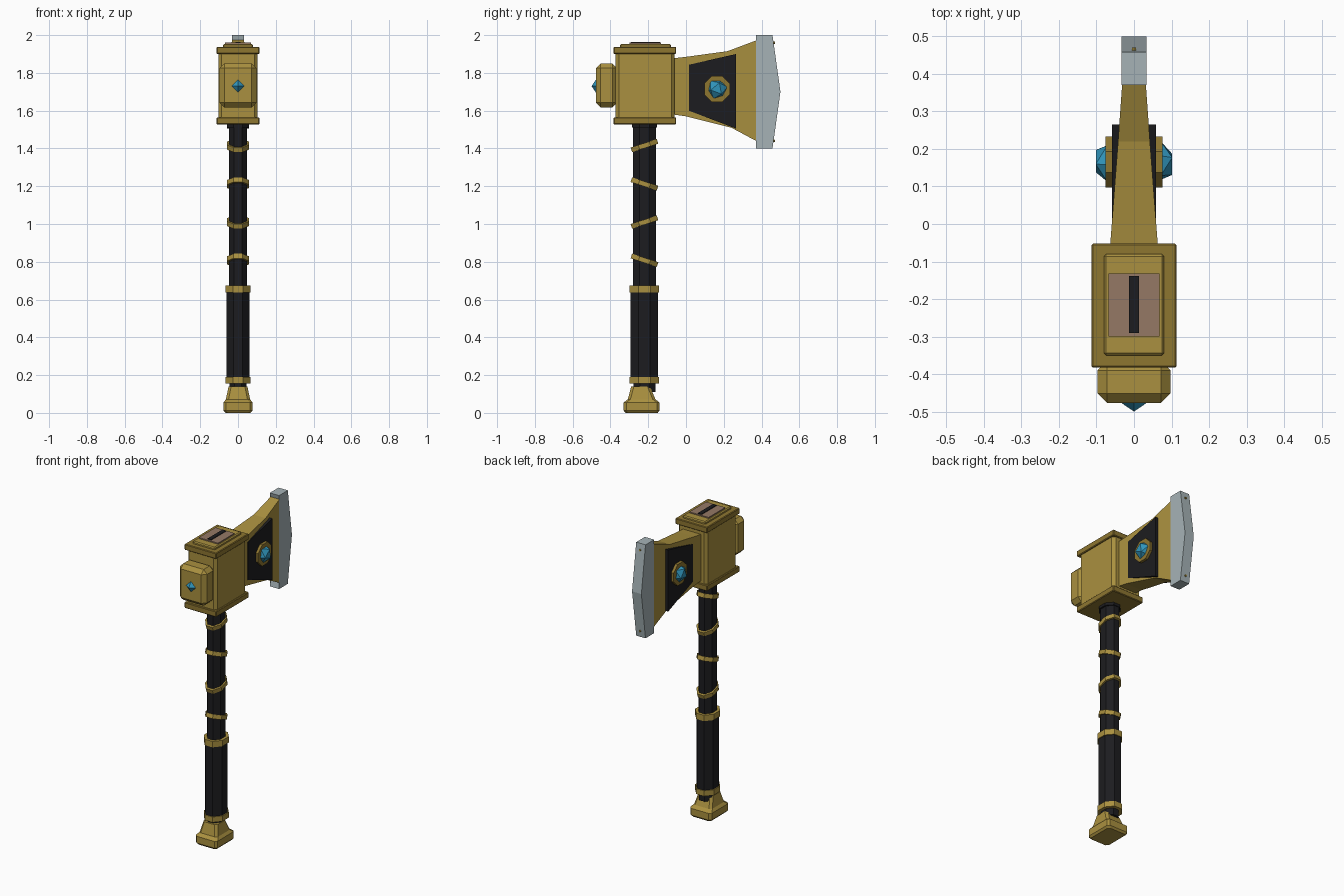
import bpy, bmesh, math
from mathutils import Vector, Matrix

if "Cube" in bpy.data.objects:
    bpy.data.objects.remove(bpy.data.objects["Cube"])

def mat(name, r, g, b):
    m = bpy.data.materials.new(name)
    m.diffuse_color = (r, g, b, 1)
    m.use_nodes = True
    m.node_tree.nodes["Principled BSDF"].inputs["Base Color"].default_value = m.diffuse_color
    return m

GOLD = mat("gold", 0.40, 0.28, 0.05)
DARK_GOLD = mat("dark_gold", 0.27, 0.18, 0.03)
BLACK = mat("black", 0.012, 0.012, 0.014)
STEEL = mat("steel", 0.38, 0.45, 0.47)
BLUE = mat("blue_gem", 0.03, 0.30, 0.50)
WOOD = mat("wood", 0.30, 0.19, 0.13)
HY = -0.22  # handle axis


def finish(name, bm, m):
    bmesh.ops.recalc_face_normals(bm, faces=bm.faces)
    me = bpy.data.meshes.new(name)
    bm.to_mesh(me)
    bm.free()
    me.materials.append(m)
    ob = bpy.data.objects.new(name, me)
    bpy.context.collection.objects.link(ob)
    return ob


def box(name, x, y0, y1, z0, z1, m, bevel=0):
    """Box symmetric about x = 0, optionally chamfered."""
    bm = bmesh.new()
    bmesh.ops.create_cube(bm, size=1)
    for v in bm.verts:
        v.co = Vector((v.co.x * 2 * x, (y0 + y1) / 2 + v.co.y * (y1 - y0),
                       (z0 + z1) / 2 + v.co.z * (z1 - z0)))
    ob = finish(name, bm, m)
    if bevel:
        mod = ob.modifiers.new("chamfer", 'BEVEL')
        mod.width, mod.segments = bevel, 1
    return ob


def slab(name, profile, m, width):
    """Side profile (y, z) given thickness; width(y) is the half thickness."""
    bm = bmesh.new()
    sides = [[bm.verts.new((s * width(y), y, z)) for y, z in profile] for s in (-1, 1)]
    a, b = sides
    n = len(a)
    bm.faces.new(a)
    bm.faces.new(b[::-1])
    for i in range(n):
        bm.faces.new((a[i], b[i], b[(i + 1) % n], a[(i + 1) % n]))
    bmesh.ops.triangulate(bm, faces=[f for f in bm.faces if len(f.verts) > 4])
    return finish(name, bm, m)


def octagon(name, hx, hy, z0, z1, m, tilt=0):
    """Eight sided post or band around the handle axis."""
    bm = bmesh.new()
    r = 1 / math.cos(math.pi / 8)
    bmesh.ops.create_cone(bm, cap_ends=True, segments=8, radius1=r, radius2=r, depth=1,
                          matrix=Matrix.Rotation(math.pi / 8, 4, 'Z'))
    bm.transform(Matrix.Translation((0, HY, (z0 + z1) / 2)) @ Matrix.Rotation(tilt, 4, 'X')
                 @ Matrix.Diagonal((hx, hy, z1 - z0, 1)))
    return finish(name, bm, m)


def loft(name, sections, m):
    """Stack of chamfered rectangles: (centre y, half x, half y, z)."""
    bm = bmesh.new()
    rings = []
    for cy, hx, hy, z in sections:
        c = 0.014
        quarter = [(hx, hy - c), (hx - c, hy), (c - hx, hy), (-hx, hy - c),
                   (-hx, c - hy), (c - hx, -hy), (hx - c, -hy), (hx, c - hy)]
        rings.append([bm.verts.new((x, cy + y, z)) for x, y in quarter])
    bm.faces.new(rings[0])
    bm.faces.new(rings[-1])
    for a, b in zip(rings, rings[1:]):
        for i in range(8):
            bm.faces.new((a[i], a[(i + 1) % 8], b[(i + 1) % 8], b[i]))
    return finish(name, bm, m)


# Pommel and handle
loft("pommel", [(-0.235, 0.066, 0.085, 0), (-0.235, 0.077, 0.095, 0.012),
                (-0.235, 0.077, 0.095, 0.055), (-0.235, 0.064, 0.073, 0.072),
                (-0.24, 0.05, 0.05, 0.14)], GOLD)
octagon("handle_core", 0.046, 0.058, 0.11, 0.2, BLACK)
octagon("grip", 0.06, 0.073, 0.17, 0.655, BLACK)
octagon("shaft", 0.048, 0.061, 0.65, 1.54, BLACK)
octagon("shaft_collar", 0.058, 0.066, 1.51, 1.54, BLACK)
octagon("lower_collar", 0.066, 0.078, 0.155, 0.19, GOLD)
octagon("upper_collar", 0.066, 0.078, 0.637, 0.675, GOLD)

# Slanted bands, alternating tilt
for i, z in enumerate((0.808, 1.01, 1.212, 1.415)):
    octagon(f"slanted_band_{i + 1}", 0.057, 0.073, z - 0.013, z + 0.013, GOLD,
            math.radians(18 if i % 2 else -18))

# Head block with rims and top inlay
box("head_block", 0.104, -0.373, -0.06, 1.54, 1.93, GOLD, 0.017)
box("bottom_rim", 0.113, -0.383, -0.052, 1.527, 1.565, DARK_GOLD, 0.004)
box("top_rim", 0.113, -0.383, -0.052, 1.9, 1.938, DARK_GOLD, 0.004)
box("top_plate", 0.08, -0.35, -0.08, 1.93, 1.953, GOLD, 0.006)
box("top_inlay", 0.068, -0.3, -0.132, 1.94, 1.96, WOOD)
box("top_wedge", 0.013, -0.29, -0.138, 1.95, 1.964, BLACK)

# Hammer face behind the head, with pyramid gem
box("hammer_face", 0.097, -0.477, -0.365, 1.617, 1.85, GOLD, 0.025)
bm = bmesh.new()
bmesh.ops.create_cone(bm, cap_ends=True, segments=4, radius1=0.044, radius2=0, depth=0.03,
                      matrix=Matrix.Translation((0, -0.485, 1.73)) @ Matrix.Rotation(math.pi / 2, 4, 'X'))
finish("hammer_gem", bm, BLUE)

# Blade, dark panel and steel edge
slab("blade", [(-0.07, 1.58), (0.0, 1.57), (0.24, 1.51), (0.38, 1.435), (0.44, 1.46), (0.46, 1.70),
               (0.44, 1.955), (0.38, 1.975), (0.22, 1.915), (0.0, 1.885), (-0.07, 1.877)],
     GOLD, lambda y: max(0.031, 0.063 - 0.032 * (y + 0.05) / 0.42))
slab("blade_panel", [(0.015, 1.60), (0.265, 1.505), (0.265, 1.90), (0.015, 1.843)],
     BLACK, lambda y: 0.059)
slab("steel_edge", [(0.37, 2.0), (0.407, 1.83), (0.418, 1.70), (0.407, 1.56), (0.37, 1.40),
                    (0.458, 1.40), (0.5, 1.70), (0.458, 2.0)], STEEL, lambda y: 0.033)

# Edge rivets
for label, z in (("upper", 1.96), ("lower", 1.44)):
    bm = bmesh.new()
    bmesh.ops.create_cone(bm, cap_ends=True, segments=6, radius1=0.008, radius2=0.006, depth=0.016,
                          matrix=Matrix.Translation((0, 0.462, z)) @ Matrix.Rotation(-math.pi / 2, 4, 'X'))
    finish(label + "_edge_rivet", bm, GOLD)

# Gem settings and faceted gems on both blade sides
for side, s in (("right", 1), ("left", -1)):
    bm = bmesh.new()
    bmesh.ops.create_cone(bm, cap_ends=True, segments=8, radius1=0.074, radius2=0.074, depth=0.03,
                          matrix=Matrix.Translation((s * 0.061, 0.165, 1.715))
                          @ Matrix.Rotation(math.pi / 2, 4, 'Y') @ Matrix.Rotation(math.pi / 8, 4, 'Z'))
    finish(side + "_gem_setting", bm, DARK_GOLD)
    bm = bmesh.new()
    bmesh.ops.create_icosphere(bm, subdivisions=1, radius=0.057)
    bm.faces.ensure_lookup_table()
    turn = bm.faces[0].calc_center_median().rotation_difference(Vector((s, 0, 0)))
    bm.transform(Matrix.Translation((s * 0.062, 0.165, 1.715)) @ Matrix.Diagonal((0.88, 1, 1, 1))
                 @ turn.to_matrix().to_4x4())
    finish(side + "_gem", bm, BLUE)
